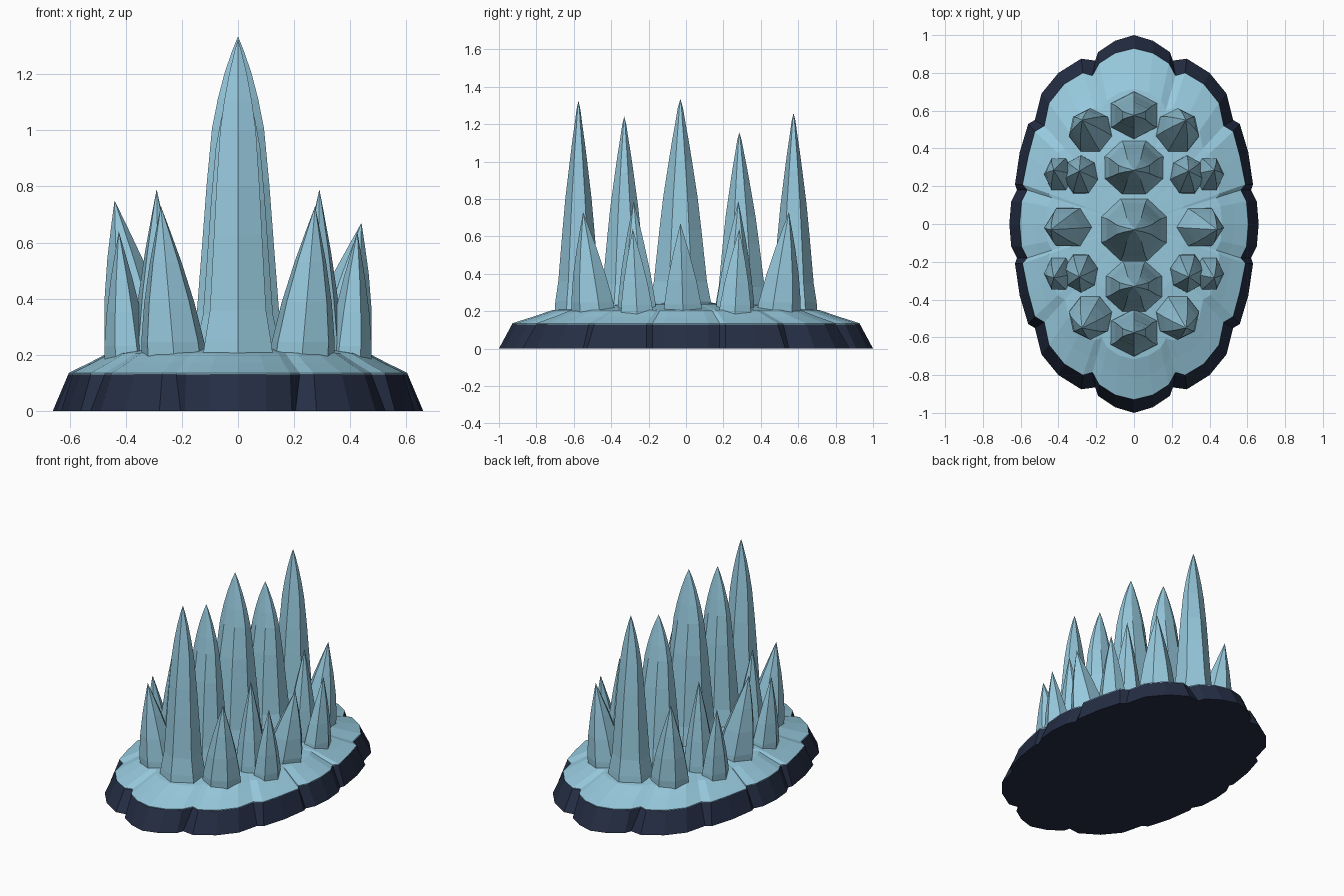
import bpy, bmesh, math

if "Cube" in bpy.data.objects:
    bpy.data.objects.remove(bpy.data.objects["Cube"])


def material(name, rgb):
    m = bpy.data.materials.new(name)
    m.diffuse_color = (*rgb, 1)
    m.use_nodes = True
    m.node_tree.nodes["Principled BSDF"].inputs["Base Color"].default_value = m.diffuse_color
    return m


ICE = material("ice blue", (0.31, 0.59, 0.73))
NAVY = material("dark navy", (0.018, 0.027, 0.058))


def loft(name, rings, mat, tip=None, cap_bottom=True):
    """Skin a stack of equal-length rings, optionally closing to a tip point."""
    bm = bmesh.new()
    rows = [[bm.verts.new(p) for p in r] for r in rings]
    n = len(rows[0])
    for a, b in zip(rows, rows[1:]):
        for i in range(n):
            j = (i + 1) % n
            bm.faces.new((a[i], a[j], b[j], b[i]))
    if cap_bottom:
        bm.faces.new(rows[0][::-1])
    if tip:
        t = bm.verts.new(tip)
        for i in range(n):
            bm.faces.new((rows[-1][i], rows[-1][(i + 1) % n], t))
    else:
        bm.faces.new(rows[-1])
    bmesh.ops.recalc_face_normals(bm, faces=bm.faces)
    me = bpy.data.meshes.new(name)
    bm.to_mesh(me)
    bm.free()
    me.materials.append(mat)
    ob = bpy.data.objects.new(name, me)
    bpy.context.collection.objects.link(ob)
    return ob


def full_outline(q):
    """Mirror a quadrant (from +y round to +x) into a closed loop."""
    half = q + [(x, -y) for x, y in q[-2::-1]]
    return half + [(-x, y) for x, y in half[-2:0:-1]]


# Scalloped rock base: lower and upper outlines
LOW = full_outline([(0, 1), (.1, .97), (.19, .91), (.205, .865), (.28, .875), (.4, .80),
                    (.49, .69), (.525, .55), (.56, .53), (.605, .38), (.63, .21),
                    (.62, .18), (.65, .12), (.66, 0)])
RIM = full_outline([(0, .93), (.1, .905), (.185, .85), (.22, .785), (.27, .80), (.37, .74),
                    (.45, .64), (.475, .52), (.525, .49), (.56, .36), (.59, .21),
                    (.565, .18), (.595, .12), (.605, 0)])


def ring(o, s, z):
    return [(x * s, y * s, z) for x, y in o]


loft("rock_base", [ring(LOW, 1, 0), ring(RIM, 1, .13)], NAVY)

# Icy mound over the rock
loft("ice_mound", [ring(RIM, .998, .125), ring(RIM, 1, .135), ring(RIM, .88, .17),
                   ring(RIM, .77, .205), ring(RIM, .45, .235)], ICE, tip=(0, 0, .25))

# Spike profile: height fraction, width factor in x, width factor in y
TALL = [(0, 1, 1), (.08, .9, .95), (.17, .77, .83), (.4, .66, .66), (.55, .59, .54),
        (.72, .49, .36), (.81, .38, .26), (.89, .25, .16), (.96, .1, .08)]
SHORT = [(0, 1, 1), (.15, .96, .95), (.4, .76, .74), (.65, .48, .46), (.85, .21, .2)]


def spike(name, x, y, rx, ry, tip, sides, profile, turn=0.0, z0=.16):
    rings = []
    for t, fx, fy in profile:
        cx, cy = x + (tip[0] - x) * t, y + (tip[1] - y) * t
        z = z0 + (tip[2] - z0) * t
        rings.append([(cx + rx * fx * math.cos(turn + math.tau * i / sides),
                       cy + ry * fy * math.sin(turn + math.tau * i / sides), z)
                      for i in range(sides)])
    return loft(name, rings, ICE, tip)


# Central row: y, x radius, y radius, tip y, tip height, sides
ROW = [(-.575, .15, .13, -.575, 1.325, 6), (-.33, .175, .15, -.33, 1.24, 8),
       (-.03, .205, .185, -.03, 1.335, 8), (.30, .185, .16, .285, 1.155, 8),
       (.575, .15, .13, .575, 1.26, 6)]
for k, (y, rx, ry, ty, tz, n) in enumerate(ROW):
    spike(f"centre_spike_{k + 1}", 0, y, rx, ry, (0, ty, tz), n, TALL,
          turn=math.pi / 6 if n == 6 else math.pi / 8)

# Side clusters, mirrored left and right
for sx, side in ((-1, "left"), (1, "right")):
    spike(f"{side}_middle_spike", sx * .335, -.015, .13, .12,
          (sx * .44, -.03, .75 if sx < 0 else .67), 6, SHORT)
    for sy, end in ((-1, "front"), (1, "back")):
        spike(f"{side}_{end}_corner_spike", sx * .225, sy * .485, .12, .125,
              (sx * .275, sy * .55, .73), 7, SHORT, turn=math.pi / 2 * sy)
        spike(f"{side}_{end}_inner_spike", sx * .28, sy * .255, .095, .11,
              (sx * .29, sy * .28, .79), 7, SHORT, turn=math.pi / 2 * sy)
        spike(f"{side}_{end}_outer_spike", sx * .395, sy * .26, .08, .10,
              (sx * .425, sy * .285, .64), 6, SHORT)
